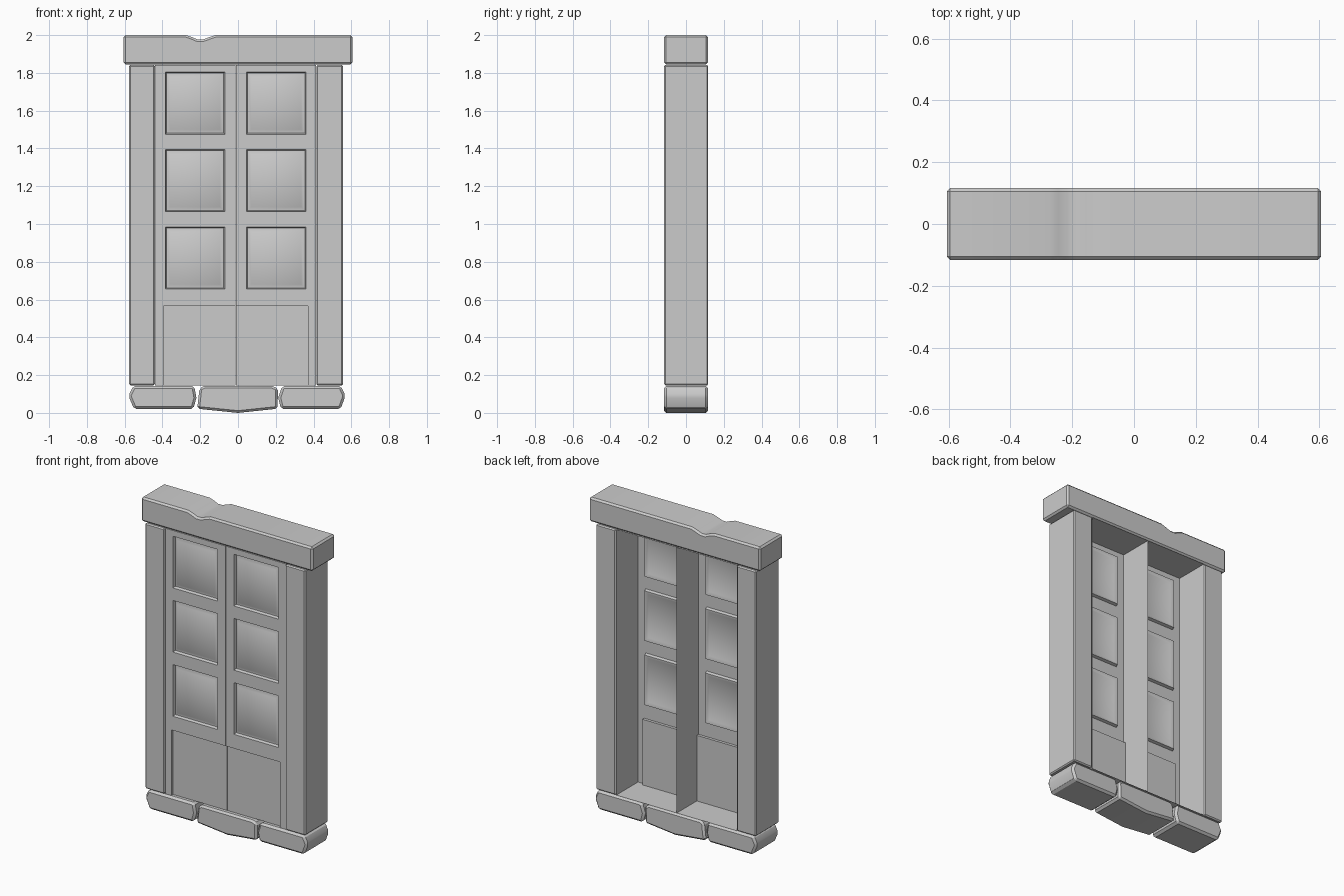
import bpy
import bmesh
import math

if "Cube" in bpy.data.objects:
    bpy.data.objects.remove(bpy.data.objects["Cube"], do_unlink=True)

GREY = (0.6, 0.6, 0.6, 1)
stone = bpy.data.materials.new("plain grey")
stone.use_nodes = True
stone.diffuse_color = GREY
stone.node_tree.nodes["Principled BSDF"].inputs["Base Color"].default_value = GREY

FRONT, BACK = -0.116, 0.117
BOTTOM, TOP = 0.146, 1.842
MIDDLE = -0.0125


def finish(name, bm, angle):
    mesh = bpy.data.meshes.new(name)
    bm.to_mesh(mesh)
    bm.free()
    mesh.materials.append(stone)
    obj = bpy.data.objects.new(name, mesh)
    bpy.context.collection.objects.link(obj)
    bpy.ops.object.select_all(action="DESELECT")
    obj.select_set(True)
    bpy.context.view_layer.objects.active = obj
    bpy.ops.object.shade_smooth_by_angle(angle=math.radians(angle))


def block(name, outline, bevel):
    """Push an x-z outline through the depth and chamfer its edges."""
    bm = bmesh.new()
    face = bm.faces.new([bm.verts.new((x, FRONT, z)) for x, z in outline])
    for v in bmesh.ops.extrude_face_region(bm, geom=[face])["geom"]:
        if isinstance(v, bmesh.types.BMVert):
            v.co.y = BACK
    bmesh.ops.recalc_face_normals(bm, faces=bm.faces)
    edges = [e for e in bm.edges if e.calc_face_angle(0) > math.radians(40)]
    bmesh.ops.bevel(bm, geom=edges, offset=bevel, segments=1, affect="EDGES")
    finish(name, bm, 25)


def door_leaf(name, side):
    """Open-backed leaf with three framed panels and a sunken lower panel."""
    xs = [0.0015, 0.0575, 0.3725, 0.383, 0.426]
    zs = [BOTTOM, 0.565, 0.655, 0.985, 1.065, 1.395, 1.475, 1.805, TOP]
    bm = bmesh.new()
    grid = [[bm.verts.new((MIDDLE + side * x, -0.107, z)) for z in zs] for x in xs]
    panels, lower = [], []
    for i in range(len(xs) - 1):
        for j in range(len(zs) - 1):
            loop = [grid[i][j], grid[i + 1][j], grid[i + 1][j + 1], grid[i][j + 1]]
            face = bm.faces.new(loop if side > 0 else loop[::-1])
            if i == 1 and j in (2, 4, 6):
                panels.append(face)
            if j == 0 and i < 3:
                lower.append(face)
    bm.normal_update()

    # panels: steep recess, flat groove, sloped edge, raised field
    for thickness, depth in ((0.008, -0.018), (0.006, 0), (0.022, 0.01)):
        bmesh.ops.inset_individual(bm, faces=panels, thickness=thickness, depth=depth)

    # lower panel sinks in, open at its bottom and inner sides
    pushed = bmesh.ops.extrude_face_region(bm, geom=lower)["geom"]
    bmesh.ops.delete(bm, geom=[f for f in lower if f.is_valid], context="FACES")
    for v in pushed:
        if isinstance(v, bmesh.types.BMVert):
            v.co.y += 0.018
    inner = MIDDLE + side * xs[0]
    lips = [f for f in bm.faces
            if all(abs(v.co.x - inner) < 1e-4 for v in f.verts)
            or all(abs(v.co.z - BOTTOM) < 1e-4 for v in f.verts)]
    bmesh.ops.delete(bm, geom=lips, context="FACES")

    # side walls run to the back
    rim = [e for e in bm.edges if e.is_boundary]
    for v in bmesh.ops.extrude_edge_only(bm, edges=rim)["geom"]:
        if isinstance(v, bmesh.types.BMVert):
            v.co.y = BACK - 0.004
    finish(name, bm, 50)


def rectangle(x0, x1, z0, z1):
    return [(x0, z0), (x1, z0), (x1, z1), (x0, z1)]


# posts and door leaves
block("right_post", rectangle(-0.576, -0.44, BOTTOM, TOP), 0.007)
block("left_post", rectangle(0.415, 0.556, BOTTOM, TOP), 0.007)
door_leaf("door_leaf_right", -1)
door_leaf("door_leaf_left", 1)

# lintel with a worn dip in its top edge
block("lintel", [(-0.606, 1.845), (0.606, 1.845), (0.606, 2), (-0.12, 2), (-0.155, 1.988),
                 (-0.185, 1.977), (-0.215, 1.977), (-0.245, 1.99), (-0.275, 2),
                 (-0.606, 2)], 0.011)

# threshold stones
block("right_threshold_stone", [(-0.55, 0.02), (-0.237, 0.02), (-0.22, 0.08), (-0.232, 0.143),
                                (-0.555, 0.143), (-0.58, 0.09)], 0.013)
block("middle_threshold_stone", [(0, 0), (0.209, 0.022), (0.212, 0.13), (0.18, 0.143),
                                 (-0.18, 0.143), (-0.204, 0.13), (-0.216, 0.022)], 0.012)
block("left_threshold_stone", [(0.228, 0.02), (0.543, 0.02), (0.569, 0.09), (0.545, 0.143),
                               (0.234, 0.143), (0.213, 0.08)], 0.013)
